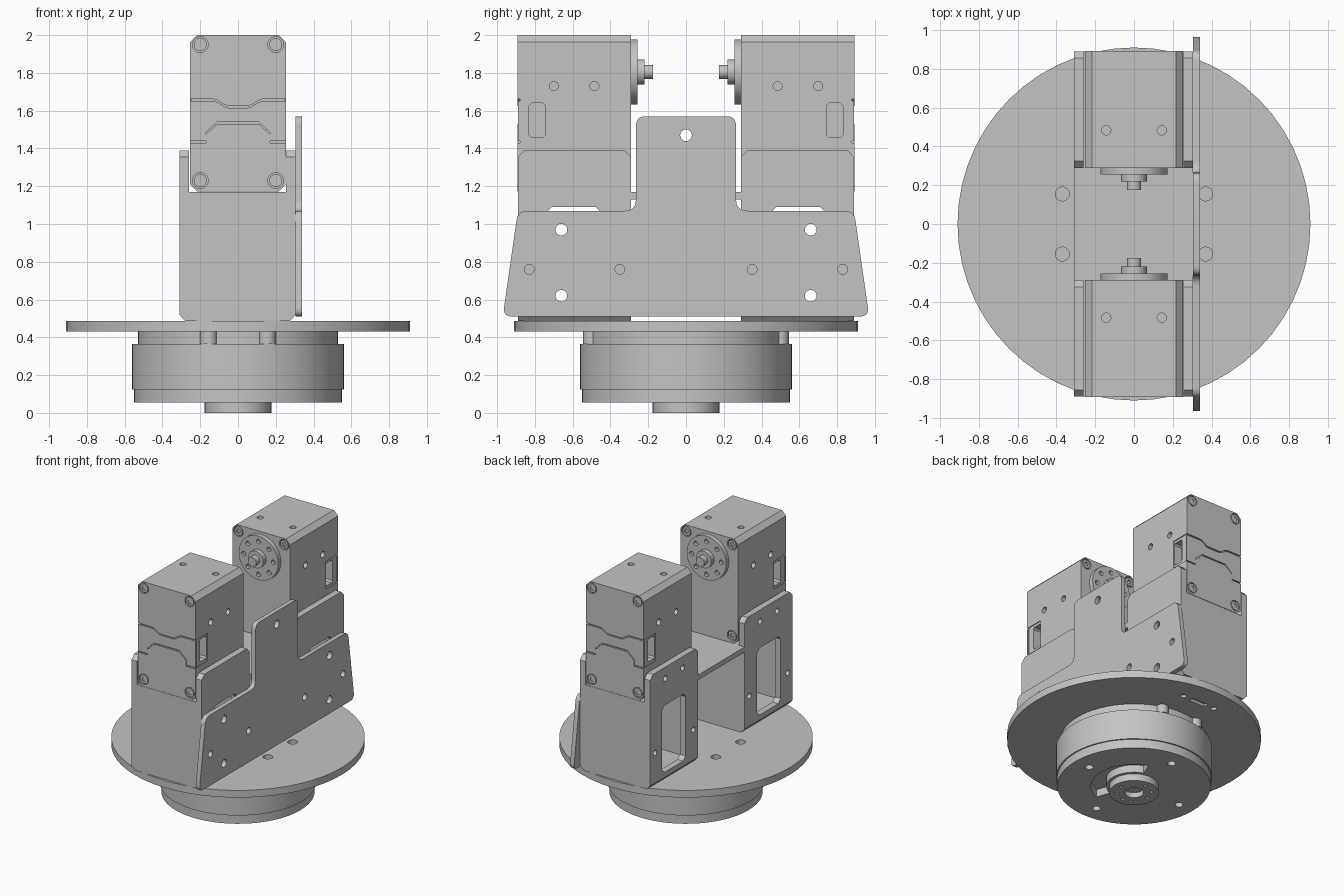
import bpy, bmesh, math
from mathutils import Vector

cube = bpy.data.objects.get("Cube")
if cube:
    bpy.data.objects.remove(cube)

grey = bpy.data.materials.new("plain_grey")
grey.use_nodes = True
tone = (0.55, 0.55, 0.55, 1)
grey.diffuse_color = tone
grey.node_tree.nodes["Principled BSDF"].inputs["Base Color"].default_value = tone
parts = []


def circle(u, v, r, n=24):
    return [(u + r * math.cos(math.tau * i / n), v + r * math.sin(math.tau * i / n)) for i in range(n)]


def rect(u0, v0, u1, v1, c=0.0):
    """Rectangle, optionally with chamfered corners."""
    if not c:
        return [(u0, v0), (u1, v0), (u1, v1), (u0, v1)]
    return [(u0 + c, v0), (u1 - c, v0), (u1, v0 + c), (u1, v1 - c),
            (u1 - c, v1), (u0 + c, v1), (u0, v1 - c), (u0, v0 + c)]


def rounded(corners, steps=5):
    """Outline from (u, v, radius) corners, with curved corners."""
    out = []
    for i, (u, v, r) in enumerate(corners):
        p = Vector((u, v))
        a = p + (Vector(corners[i - 1][:2]) - p).normalized() * r
        b = p + (Vector(corners[(i + 1) % len(corners)][:2]) - p).normalized() * r
        for k in range(steps + 1):
            t = k / steps
            out.append(tuple(a * (1 - t) ** 2 + p * 2 * t * (1 - t) + b * t * t))
    return out


def prism(name, axis, pts, lo, hi, keep=True):
    """Extrude a profile along an axis; profile is (y,z), (x,z) or (x,y)."""
    place = {"x": lambda u, v: (lo, u, v), "y": lambda u, v: (u, lo, v), "z": lambda u, v: (u, v, lo)}[axis]
    bm = bmesh.new()
    face = bm.faces.new([bm.verts.new(place(u, v)) for u, v in pts])
    new = bmesh.ops.extrude_face_region(bm, geom=[face])["geom"]
    shift = Vector([hi - lo if axis == a else 0 for a in "xyz"])
    bmesh.ops.translate(bm, vec=shift, verts=[g for g in new if isinstance(g, bmesh.types.BMVert)])
    bmesh.ops.recalc_face_normals(bm, faces=bm.faces)
    mesh = bpy.data.meshes.new(name)
    bm.to_mesh(mesh)
    bm.free()
    mesh.materials.append(grey)
    obj = bpy.data.objects.new(name, mesh)
    bpy.context.collection.objects.link(obj)
    if keep:
        parts.append(obj)
    return obj


def cut(obj, axis, pts, lo, hi):
    """Subtract a prism from an object and apply the result."""
    tool = prism("cutter", axis, pts, lo, hi, keep=False)
    tool.hide_render = True
    mod = obj.modifiers.new("cut", "BOOLEAN")
    mod.operation, mod.solver, mod.object = "DIFFERENCE", "EXACT", tool
    graph = bpy.context.evaluated_depsgraph_get()
    result = bpy.data.meshes.new_from_object(obj.evaluated_get(graph))
    obj.modifiers.clear()
    obj.data = result
    bpy.data.objects.remove(tool)


# Turntable disk
disk = prism("turntable_disk", "z", circle(0, 0, 0.91, 56), 0.43, 0.487)
for x in (-0.37, 0.37):
    for y in (-0.155, 0.155):
        cut(disk, "z", circle(x, y, 0.036), 0.4, 0.5)
cut(disk, "z", rect(-0.07, 0.70, 0.07, 0.74), 0.42, 0.45)
for x in (-0.14, 0.14):
    cut(disk, "z", circle(x, 0.72, 0.022, 12), 0.42, 0.45)

# Base motor: stacked rings, arc slot, screw holes and hub
prism("motor_top_ring", "z", circle(0, 0, 0.53, 64), 0.365, 0.43)
prism("motor_body", "z", circle(0, 0, 0.56, 64), 0.125, 0.365)
lower = prism("motor_lower_ring", "z", circle(0, 0, 0.55, 64), 0.055, 0.125)
arc = [math.radians(-70 + 10 * i) for i in range(15)]
slot = [(0.31 * math.cos(a), 0.31 * math.sin(a)) for a in arc]
slot += [(0.2 * math.cos(a), 0.2 * math.sin(a)) for a in reversed(arc)]
cut(lower, "z", slot, 0.03, 0.115)
for u, v in circle(0, 0, 0.42, 4):
    cut(lower, "z", circle(u, v, 0.03, 16), 0.03, 0.1)
hub = prism("motor_hub", "z", circle(0, 0, 0.177, 40), 0, 0.056)
cut(hub, "z", circle(0, 0, 0.07), -0.1, 0.04)
for u, v in circle(0, 0, 0.125, 8):
    cut(hub, "z", circle(u, v, 0.014, 10), -0.1, 0.03)
for x in (-0.155, 0.155):
    for s in (-1, 1):
        prism("motor_peg", "z", circle(x, s * 0.50, 0.045), 0.365, 0.43)

# Side plate with a raised middle tab
half = [(0.97, 0.51, 0.05), (0.89, 1.07, 0.05), (0.265, 1.07, 0.06), (0.265, 1.57, 0.05)]
plate = prism("side_plate", "x", rounded(half + [(-u, v, r) for u, v, r in reversed(half)]), 0.305, 0.34)
cut(plate, "x", circle(0, 1.47, 0.031), 0.2, 0.4)
for s in (-1, 1):
    for y, z, r in ((0.66, 0.97, 0.031), (0.66, 0.62, 0.031), (0.83, 0.76, 0.026), (0.35, 0.76, 0.026)):
        cut(plate, "x", circle(s * y, z, r), 0.2, 0.4)

# Shelf that joins the two brackets
prism("bracket_shelf", "z", rect(-0.31, -0.89, 0.305, 0.89), 1.13, 1.17)


def bracket(side, s):
    """Open box under one servo, with windowed side flanges."""
    lo, hi = s * 0.29, s * 0.89
    foot = [(-0.28, 0.487), (0.275, 0.487), (0.305, 0.52), (-0.31, 0.52)]
    floor = prism(side + "_bracket_floor", "y", foot, lo, hi)
    for x in (-0.14, 0.14):
        cut(floor, "z", circle(x, s * 0.6, 0.025, 16), 0.4, 0.6)
    prism(side + "_bracket_outer_wall", "y", rect(-0.26, 0.52, 0.255, 1.13), s * 0.85, hi)
    prism(side + "_bracket_inner_wall", "y", rect(-0.26, 0.52, 0.255, 1.13), lo, s * 0.33)
    outline = [(lo, 0.52), (hi, 0.52), (hi, 1.355), (s * 0.855, 1.39), (s * 0.325, 1.39), (lo, 1.355)]
    for hand, x in (("right", -0.31), ("left", 0.255)):
        flange = prism(f"{side}_bracket_{hand}_flange", "x", outline, x, x + 0.05)
        cut(flange, "x", rect(s * 0.595 - 0.147, 0.56, s * 0.595 + 0.147, 1.09, 0.03), x - 0.1, x + 0.1)
        for y, z in ((0.83, 0.76), (0.35, 0.76), (0.70, 1.30), (0.485, 1.30)):
            cut(flange, "x", circle(s * y, z, 0.022, 16), x - 0.02, x + 0.045)


def screws(side, obj, s, face, step, positions):
    """Sunken socket screws on an end face; step points inwards."""
    for x, z in positions:
        cut(obj, "y", circle(x, z, 0.042, 20), s * (face - step), s * (face + step))
        head = prism(side + "_servo_screw", "y", circle(x, z, 0.034, 20), s * (face + step), s * (face + 0.1 * step))
        cut(head, "y", circle(x, z, 0.018, 6), s * (face - step), s * (face + 0.7 * step))


def servo(side, s):
    """Servo motor: chamfered case, end caps, pockets and output horn."""
    body = prism(side + "_servo_case", "y", rect(-0.253, 1.172, 0.253, 2.0, 0.037), s * 0.29, s * 0.88)
    for h in (-1, 1):
        cut(body, "x", rect(s * 0.74, 1.44, s * 0.95, 1.66), h * 0.247, h * 0.3)
        cut(body, "x", rect(s * 0.745, 1.46, s * 0.83, 1.64, 0.012 * s) if s > 0
            else rect(-0.83, 1.46, -0.745, 1.64, 0.012), h * 0.18, h * 0.3)
        for y in (0.70, 0.485):
            cut(body, "x", circle(s * y, 1.73, 0.024, 16), h * 0.22, h * 0.3)
            cut(body, "x", circle(s * y, 1.30, 0.024, 16), h * 0.22, h * 0.3)
        cut(body, "z", circle(h * 0.143, s * 0.483, 0.024, 16), 1.97, 2.1)
    corners = [(x, z) for x in (-0.2, 0.2) for z in (1.23, 1.95)]
    screws(side, body, s, 0.29, 0.02, corners)

    # Outer cap in three pieces, divided by thin seams
    dip = [(0.13 - 0.02 * i, 1.643 + 0.018 * math.cos(math.pi * min(1, (i if i < 7 else 13 - i) / 4)))
           for i in range(14)]
    step = [(0.253, 1.43), (0.17, 1.43), (0.17, 1.475), (0.11, 1.53)]
    step += [(-u, v) for u, v in reversed(step)]
    top = [(-0.253, 1.963), (-0.216, 2.0), (0.216, 2.0), (0.253, 1.963), (0.253, 1.661)]
    low = [(-0.253, 1.209), (-0.216, 1.172), (0.216, 1.172), (0.253, 1.209)]
    upper_cap = prism(side + "_servo_upper_cap", "y", top + dip + [(-0.253, 1.661)], s * 0.88, s * 0.891)
    middle = [(u, v - 0.01) for u, v in [(0.253, 1.661)] + dip + [(-0.253, 1.661)]]
    middle += [(u, v + 0.01) for u, v in reversed(step)]
    prism(side + "_servo_middle_cap", "y", middle, s * 0.88, s * 0.89)
    lower_cap = prism(side + "_servo_lower_cap", "y", low + step, s * 0.88, s * 0.891)
    screws(side, upper_cap, s, 0.891, -0.009, [c for c in corners if c[1] > 1.5])
    screws(side, lower_cap, s, 0.891, -0.009, [c for c in corners if c[1] < 1.5])

    # Output horn and shaft on the inner face
    horn = prism(side + "_servo_horn", "y", circle(0, 1.805, 0.173, 40), s * 0.29, s * 0.256)
    for u, v in circle(0, 1.805, 0.13, 8):
        cut(horn, "y", circle(u, v, 0.018, 12), s * 0.24, s * 0.28)
    prism(side + "_servo_collar", "y", circle(0, 1.805, 0.067), s * 0.256, s * 0.22)
    prism(side + "_servo_shaft", "y", circle(0, 1.805, 0.037), s * 0.22, s * 0.175)


for side, s in (("front", -1), ("back", 1)):
    bracket(side, s)
    servo(side, s)

# Smooth the round parts, keep edges crisp
bpy.ops.object.select_all(action="DESELECT")
for part in parts:
    part.select_set(True)
bpy.context.view_layer.objects.active = parts[0]
bpy.ops.object.shade_smooth_by_angle(angle=math.radians(25))
